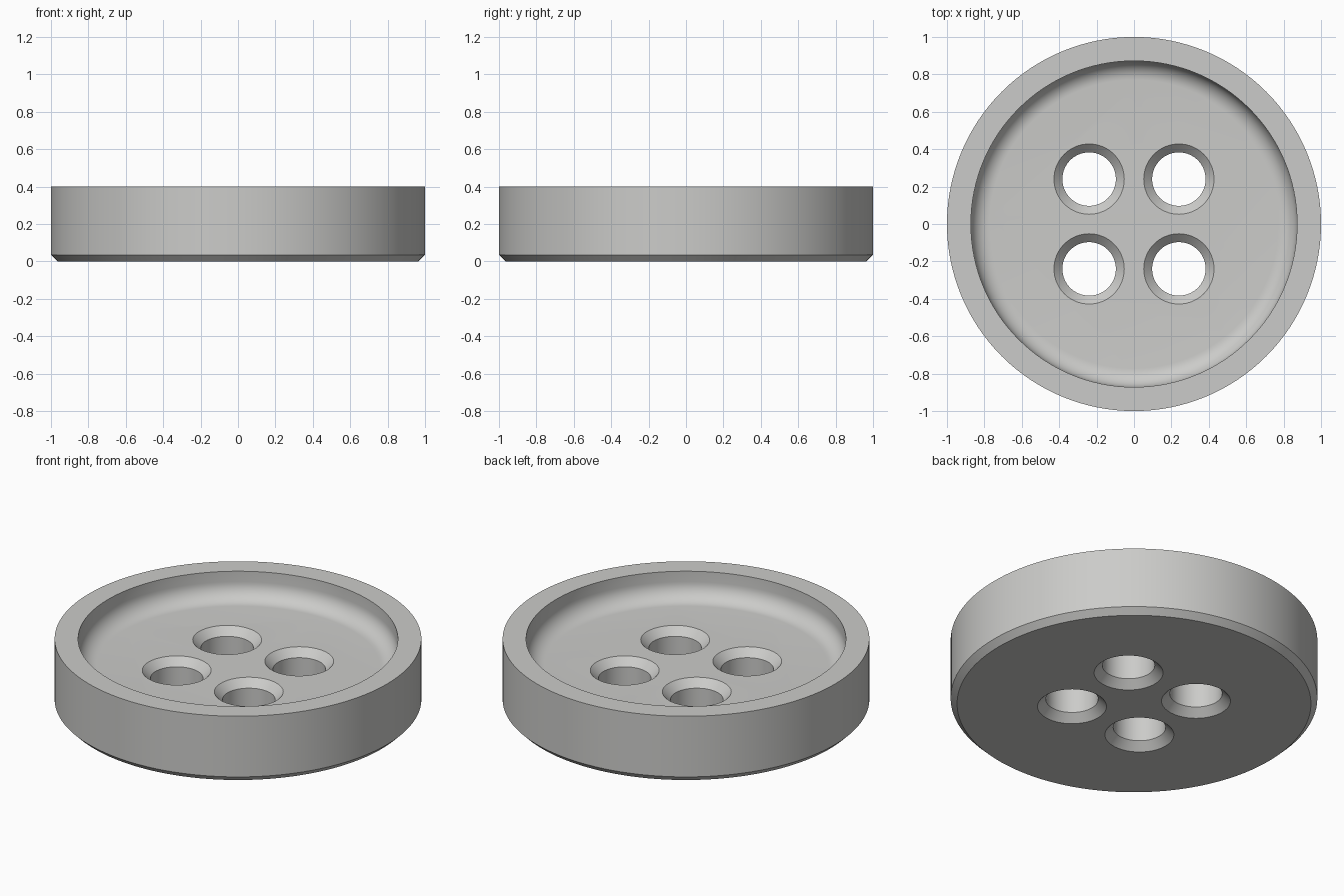
import bpy, bmesh, math

if "Cube" in bpy.data.objects:
    bpy.data.objects.remove(bpy.data.objects["Cube"])

FLOOR = 0.237          # height of the recessed floor
HOLE_R, SINK = 0.143, 0.045
HOLE_POS = 0.24


def lathe(bm, profile, segments, cx=0.0, cy=0.0):
    """Revolve (radius, z) points, listed bottom to top, and cap both ends."""
    rings = []
    for r, z in profile:
        rings.append([bm.verts.new((cx + r * math.cos(2 * math.pi * i / segments),
                                    cy + r * math.sin(2 * math.pi * i / segments), z))
                      for i in range(segments)])
    for a, b in zip(rings, rings[1:]):
        for i in range(segments):
            j = (i + 1) % segments
            bm.faces.new((a[i], a[j], b[j], b[i]))
    bm.faces.new(rings[0][::-1])
    bm.faces.new(rings[-1])


def make_object(name, bm):
    bmesh.ops.recalc_face_normals(bm, faces=bm.faces[:])
    mesh = bpy.data.meshes.new(name)
    bm.to_mesh(mesh)
    bm.free()
    obj = bpy.data.objects.new(name, mesh)
    bpy.context.collection.objects.link(obj)
    return obj


grey = bpy.data.materials.new("light_grey")
grey.diffuse_color = (0.6, 0.6, 0.585, 1)
grey.use_nodes = True
grey.node_tree.nodes["Principled BSDF"].inputs["Base Color"].default_value = grey.diffuse_color

# Button body: chamfered base, flat rim, dished recess with a rounded corner
FILLET, RECESS = 0.1, 0.872
profile = [(0.965, 0), (1, 0.035), (1, 0.4), (RECESS, 0.4)]
for k in range(11):
    a = math.pi / 2 * k / 10
    profile.append((RECESS - FILLET + FILLET * math.cos(a),
                    FLOOR + FILLET - FILLET * math.sin(a)))
bm = bmesh.new()
lathe(bm, profile, 128)
button = make_object("button_body", bm)
button.data.materials.append(grey)

# Four thread holes, countersunk on both sides
e = 0.02
wide = HOLE_R + SINK + e
bm = bmesh.new()
for sx in (-1, 1):
    for sy in (-1, 1):
        lathe(bm, [(wide, -e), (HOLE_R, SINK), (HOLE_R, FLOOR - SINK), (wide, FLOOR + e)],
              64, sx * HOLE_POS, sy * HOLE_POS)
cutter = make_object("hole_cutter", bm)
cutter.data.materials.append(grey)
cutter.hide_render = True

mod = button.modifiers.new("thread_holes", 'BOOLEAN')
mod.operation = 'DIFFERENCE'
mod.solver = 'EXACT'
mod.object = cutter
bpy.context.view_layer.objects.active = button
button.select_set(True)
cutter.select_set(False)
bpy.ops.object.modifier_apply(modifier=mod.name)
bpy.data.objects.remove(cutter)

bpy.ops.object.shade_smooth_by_angle(angle=math.radians(30))
